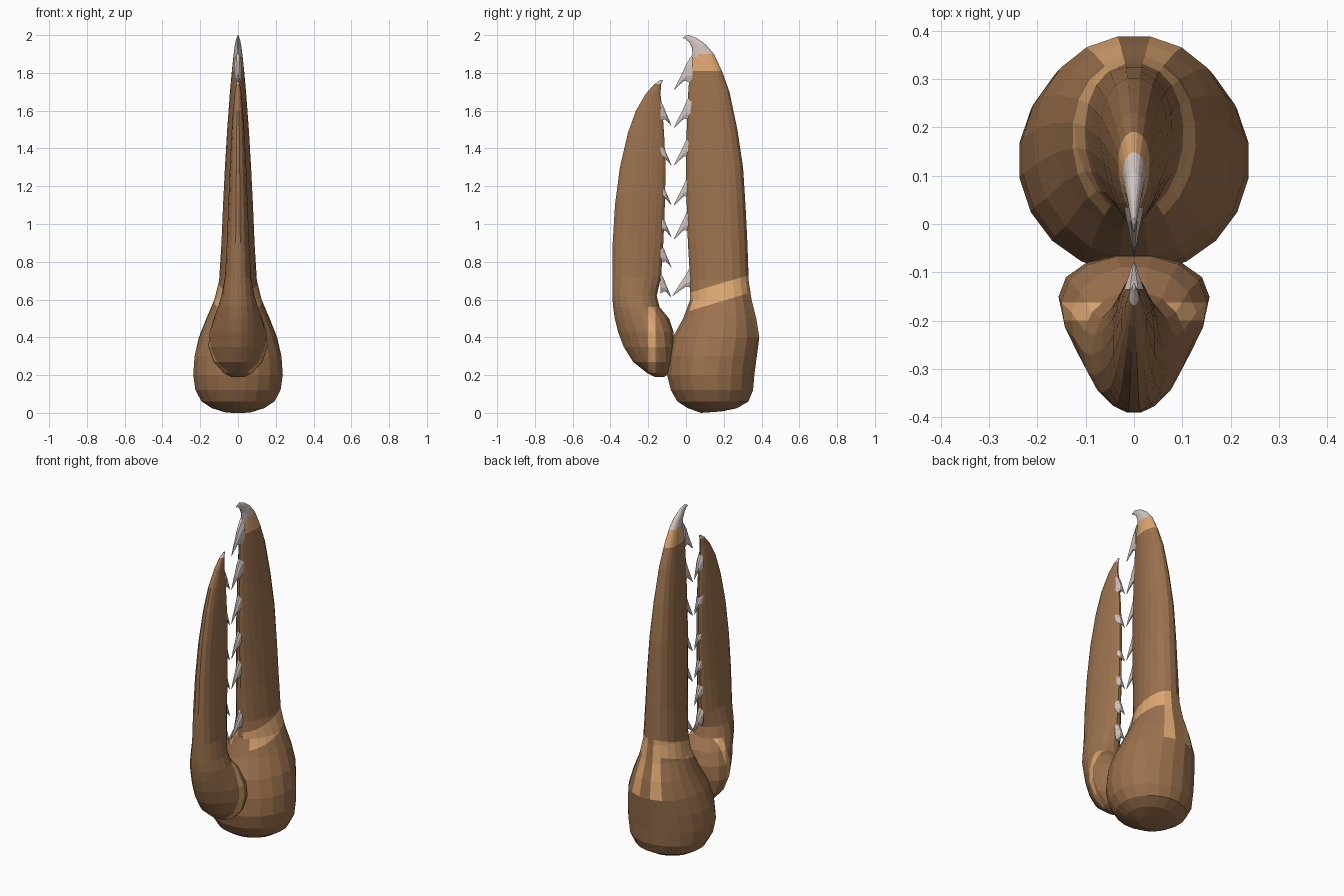
import bpy, bmesh, math
from mathutils import Vector


def material(name, rgb):
    m = bpy.data.materials.new(name)
    m.diffuse_color = (*rgb, 1)
    return m


SHELL = material("shell_brown", (0.33, 0.165, 0.075))
LIGHT = material("joint_tan", (0.73, 0.39, 0.17))
IVORY = material("ivory", (0.66, 0.57, 0.54))


def loft(bm, sections, sides):
    # each section: (y_a, z_a, y_b, z_b, half width, skew towards b)
    rings = []
    for ya, za, yb, zb, w, k in sections:
        ring = []
        for i in range(sides):
            t = 2 * math.pi * (i + 0.5) / sides
            c = math.cos(t) / math.cos(math.pi / sides)
            x = w * math.sin(t) * (1 + k * math.cos(t)) / (1 + k * k / 2)
            f = (1 + c) / 2
            ring.append(bm.verts.new((x, ya + (yb - ya) * f, za + (zb - za) * f)))
        rings.append(ring)
    for a, b in zip(rings, rings[1:]):
        for i in range(sides):
            j = (i + 1) % sides
            bm.faces.new((a[i], a[j], b[j], b[i]))
    bm.faces.new(rings[0])
    bm.faces.new(rings[-1])


def finish(name, bm, pick, cuts=()):
    # cut clean colour borders, then colour faces by position
    for co, no in cuts:
        bmesh.ops.bisect_plane(bm, geom=bm.verts[:] + bm.edges[:] + bm.faces[:],
                               dist=1e-5, plane_co=co, plane_no=no)
    bmesh.ops.recalc_face_normals(bm, faces=bm.faces[:])
    for f in bm.faces:
        f.material_index = pick(f.calc_center_median())
    me = bpy.data.meshes.new(name)
    bm.to_mesh(me)
    bm.free()
    for m in (SHELL, LIGHT, IVORY):
        me.materials.append(m)
    ob = bpy.data.objects.new(name, me)
    bpy.context.collection.objects.link(ob)
    return ob


# fixed jaw with the large bulb: z, inner y, outer y, half width, skew
fixed = [
    (0.005, 0.08, 0.19, 0.07, 0), (0.025, 0.01, 0.27, 0.14, 0),
    (0.06, -0.045, 0.33, 0.195, 0), (0.12, -0.08, 0.355, 0.228, 0),
    (0.2, -0.10, 0.362, 0.24, 0), (0.3, -0.092, 0.375, 0.233, 0),
    (0.4, -0.07, 0.388, 0.208, 0.05), (0.5, -0.015, 0.372, 0.168, 0.1),
    (0.6, 0.022, 0.347, 0.125, 0.15), (0.7, 0.022, 0.332, 0.1, 0.2),
    (0.9, 0.01, 0.325, 0.088, 0.25), (1.1, 0.004, 0.315, 0.08, 0.3),
    (1.3, 0.0, 0.302, 0.07, 0.3), (1.5, 0.004, 0.272, 0.058, 0.3),
    (1.7, 0.012, 0.23, 0.043, 0.3), (1.81, 0.02, 0.19, 0.033, 0.3),
]
rows = [(ya, z, yb, z, w, k) for z, ya, yb, w, k in fixed]
rows[0] = (0.08, 0.0, 0.19, 0.008, 0.07, 0)
# hooked point
rows += [(0.035, 1.88, 0.148, 1.90, 0.024, 0.2), (0.032, 1.93, 0.105, 1.95, 0.018, 0.2),
         (0.018, 1.962, 0.055, 1.985, 0.011, 0), (-0.005, 1.982, 0.012, 2.0, 0.005, 0),
         (-0.018, 1.982, -0.013, 1.99, 0.001, 0)]


def fixed_color(c):
    if c.z > 1.9 or (c.z > 1.87 and c.y < 0.06):
        return 2
    if c.z > 1.81:
        return 1
    if c.y > 0.02 and 0.535 < c.z - 0.3 * c.y < 0.63 and abs(c.x) > 0.03:
        return 1
    # streaks running down the back
    if c.y > 0.3 and 0.42 < c.z < 0.66 and 0.03 < abs(c.x) < 0.075:
        return 1
    return 0


bm = bmesh.new()
loft(bm, rows, 20)
slope = Vector((0, -0.3, 1)).normalized()
finish("fixed_jaw", bm, fixed_color,
       [((0, 0, 0.535), slope), ((0, 0, 0.63), slope), ((0, 0, 1.9), (0, 0, 1))])

# moving jaw: z, outer y, inner y, half width, skew
moving = [
    (0.19, -0.165, -0.115, 0.035, 0), (0.21, -0.205, -0.09, 0.075, 0.1),
    (0.27, -0.28, -0.072, 0.13, 0.3), (0.35, -0.33, -0.064, 0.158, 0.4),
    (0.43, -0.36, -0.066, 0.152, 0.35), (0.5, -0.377, -0.09, 0.13, 0.25),
    (0.56, -0.386, -0.14, 0.107, 0.1), (0.62, -0.39, -0.155, 0.088, 0),
    (0.72, -0.39, -0.132, 0.07, -0.15), (0.9, -0.388, -0.12, 0.06, -0.2),
    (1.1, -0.376, -0.112, 0.052, -0.2), (1.3, -0.35, -0.108, 0.044, -0.2),
    (1.48, -0.308, -0.116, 0.035, -0.2), (1.6, -0.265, -0.125, 0.027, -0.2),
    (1.69, -0.212, -0.135, 0.018, -0.1), (1.74, -0.168, -0.132, 0.01, 0),
    (1.762, -0.138, -0.122, 0.003, 0),
]


def moving_color(c):
    if c.z > 1.74:
        return 2
    return 1 if -0.2 < c.y < -0.162 and 0.22 < c.z < 0.58 and abs(c.x) > 0.04 else 0


bm = bmesh.new()
loft(bm, [(ya, z, yb, z, w, k) for z, ya, yb, w, k in moving], 18)
finish("moving_jaw", bm, moving_color,
       [((0, -0.2, 0), (0, 1, 0)), ((0, -0.162, 0), (0, 1, 0))])

# hooked teeth: offsets from the jaw edge and the tip height
tooth = [(0.03, 0.19, 0.03, 0.03, 0.022), (0.0, 0.145, 0.0, 0.045, 0.016),
         (-0.022, 0.095, -0.015, 0.048, 0.011), (-0.045, 0.05, -0.038, 0.028, 0.007),
         (-0.068, 0.003, -0.066, 0.0, 0.001)]


def teeth(name, heights, edge, sy, sz):
    bm = bmesh.new()
    for z in heights:
        loft(bm, [(edge + ya * sy, z + za * sz, edge + yb * sy, z + zb * sz, w, 0)
                  for ya, za, yb, zb, w in tooth], 8)
    finish(name, bm, lambda c: 2)


teeth("fixed_teeth", (0.92, 1.10, 1.31, 1.51, 1.71), 0.005, 1, 1)
teeth("fixed_base_tooth", (0.62,), 0.018, 1.3, 1)
teeth("moving_teeth", (0.61, 0.77, 0.93, 1.10, 1.31, 1.52), -0.118, -0.6, 0.7)
